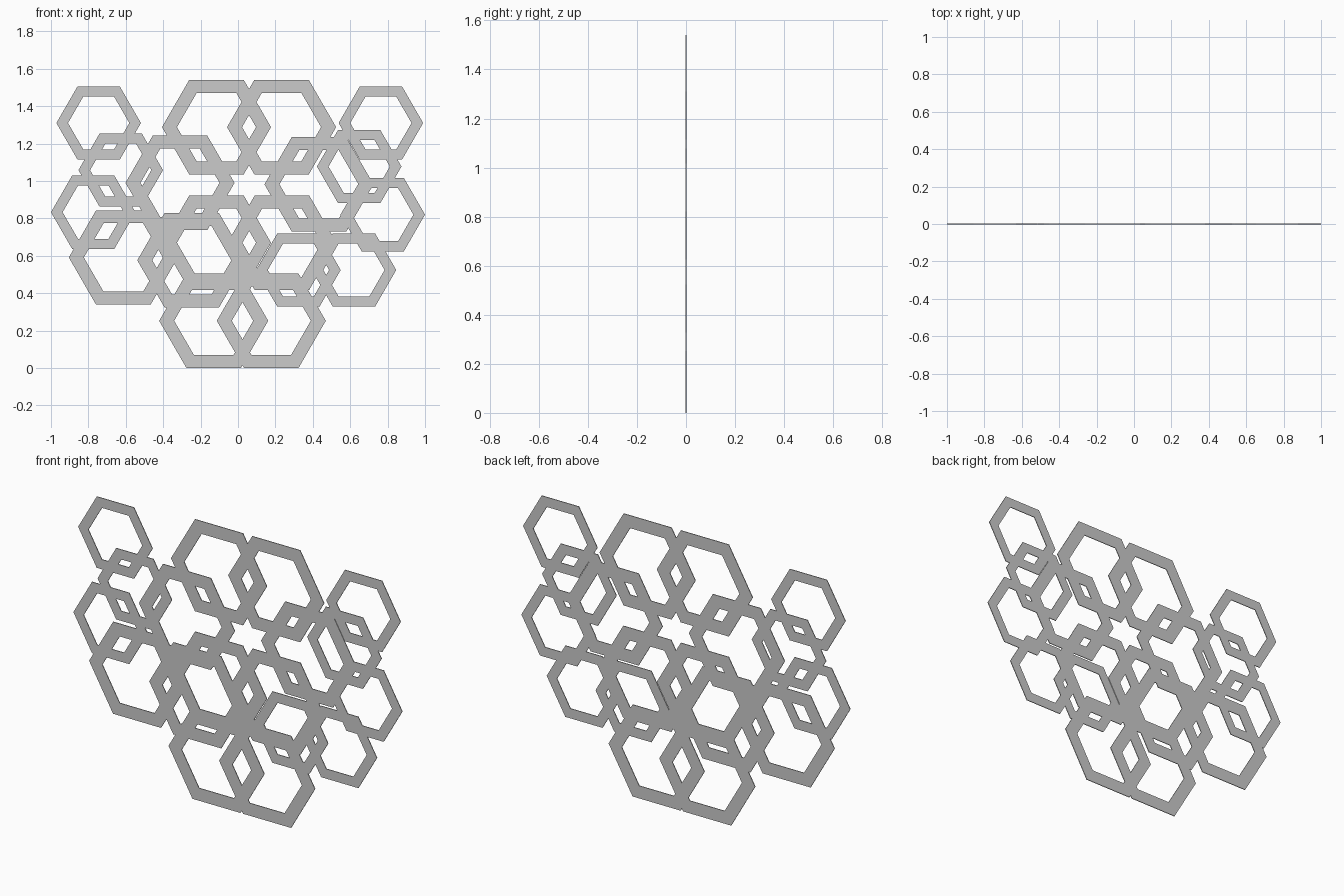
import bpy, bmesh, math

if "Cube" in bpy.data.objects:
    bpy.data.objects.remove(bpy.data.objects["Cube"])

T = 0.002        # half thickness of the sheet
INNER = 0.725    # opening radius / outer radius


def hex_ring(name, cx, cz, r):
    """Thin flat-topped hexagonal ring standing in the XZ plane."""
    bm = bmesh.new()
    loops = []
    for rad, y in ((r, -T), (r * INNER, -T), (r * INNER, T), (r, T)):
        loops.append([bm.verts.new((cx + rad * math.cos(k * math.pi / 3), y,
                                    cz + rad * math.sin(k * math.pi / 3)))
                      for k in range(6)])
    for i in range(4):
        a, b = loops[i], loops[(i + 1) % 4]
        for k in range(6):
            n = (k + 1) % 6
            bm.faces.new((a[k], a[n], b[n], b[k]))
    bmesh.ops.recalc_face_normals(bm, faces=bm.faces)
    me = bpy.data.meshes.new(name)
    bm.to_mesh(me)
    bm.free()
    ob = bpy.data.objects.new(name, me)
    bpy.context.collection.objects.link(ob)


# large rings: centre x, centre z
large = [(-0.115, 1.288), (0.233, 1.288),      # top pair
         (-0.31, 0.99), (0.433, 0.982),        # middle pair
         (-0.115, 0.67), (0.235, 0.67),        # centre pair
         (-0.613, 0.591), (-0.247, 0.576),     # lower left
         (-0.13, 0.2525), (0.178, 0.2525)]     # bottom pair
# small rings
small = [(-0.745, 1.31), (-0.627, 1.058), (-0.774, 0.833),   # left side
         (0.764, 1.31), (0.648, 1.077), (0.774, 0.82),       # right side
         (0.62, 0.524), (0.323, 0.524)]                      # lower right

for i, (x, z) in enumerate(large):
    hex_ring(f"large_hexagon_ring_{i + 1}", x, z, 0.2915)
for i, (x, z) in enumerate(small):
    hex_ring(f"small_hexagon_ring_{i + 1}", x, z, 0.226)
